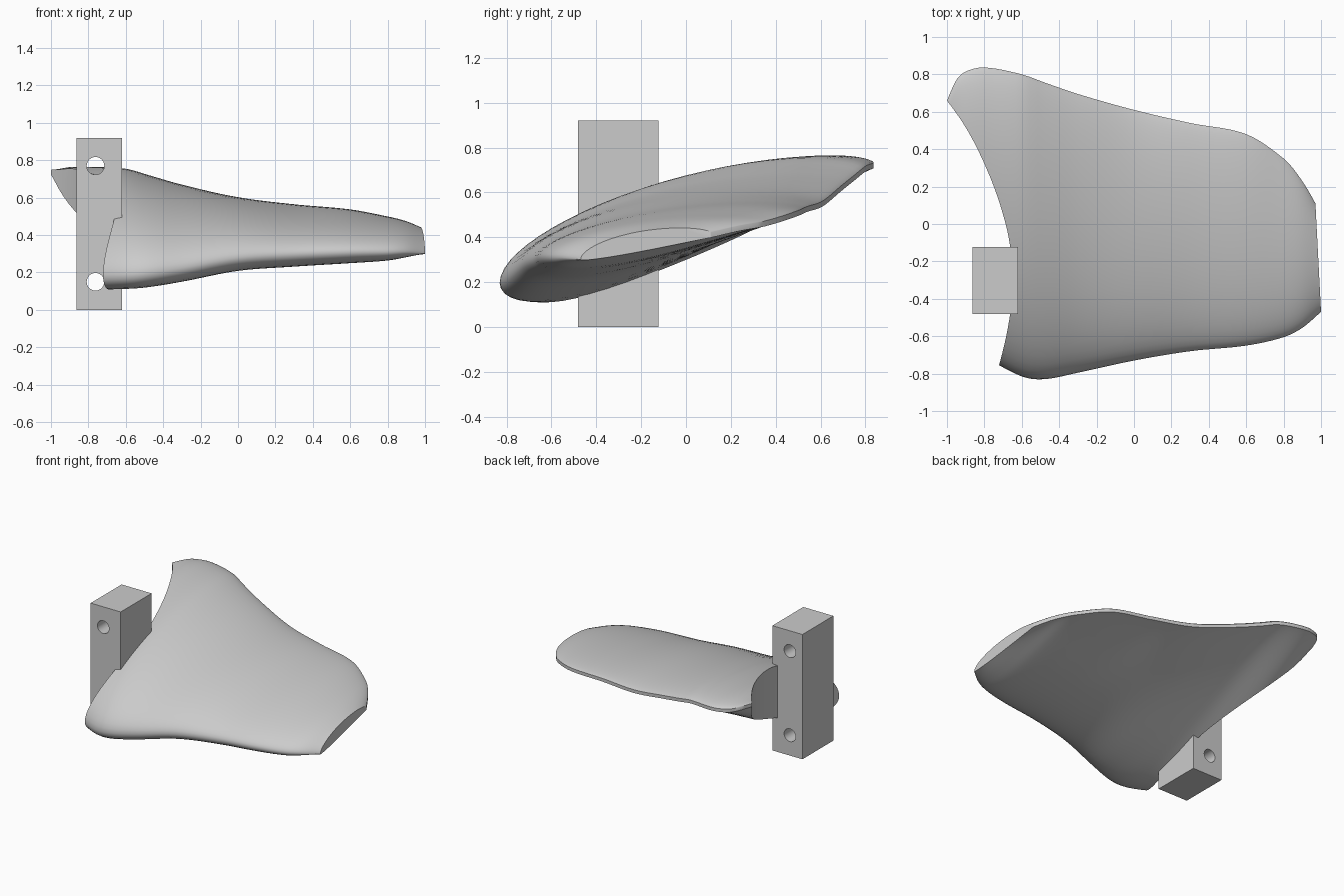
import bpy
import bmesh
import math
from mathutils import Vector

default_cube = bpy.data.objects.get("Cube")
if default_cube:
    bpy.data.objects.remove(default_cube, do_unlink=True)


def make_material(name, colour):
    mat = bpy.data.materials.new(name)
    mat.use_nodes = True
    mat.diffuse_color = colour
    mat.node_tree.nodes["Principled BSDF"].inputs["Base Color"].default_value = colour
    return mat


def make_object(name, bm, material=None):
    bmesh.ops.recalc_face_normals(bm, faces=bm.faces)
    mesh = bpy.data.meshes.new(name)
    bm.to_mesh(mesh)
    bm.free()
    obj = bpy.data.objects.new(name, mesh)
    bpy.context.collection.objects.link(obj)
    if material:
        mesh.materials.append(material)
    return obj


def activate(obj):
    bpy.ops.object.select_all(action="DESELECT")
    obj.select_set(True)
    bpy.context.view_layer.objects.active = obj


def cut(target, cutter):
    """Subtract the cutter from the target and discard it."""
    cutter.hide_render = True
    mod = target.modifiers.new("cut", "BOOLEAN")
    mod.operation = "DIFFERENCE"
    mod.solver = "EXACT"
    mod.object = cutter
    activate(target)
    bpy.ops.object.modifier_apply(modifier=mod.name)
    bpy.data.objects.remove(cutter, do_unlink=True)


def interpolate(keys, x):
    """Smooth Hermite interpolation of rows whose first entry is the position."""
    i = 0
    while i < len(keys) - 2 and x > keys[i + 1][0]:
        i += 1

    def slope(k, c):
        a, b = keys[max(k - 1, 0)], keys[min(k + 1, len(keys) - 1)]
        return (b[c] - a[c]) / (b[0] - a[0])

    p, q = keys[i], keys[i + 1]
    h = q[0] - p[0]
    s = (x - p[0]) / h
    values = []
    for c in range(1, len(p)):
        blend = s * s * (3 - 2 * s)
        tangent = s * (1 - s) * ((1 - s) * slope(i, c) - s * slope(i + 1, c))
        values.append(p[c] + (q[c] - p[c]) * blend + h * tangent)
    return values


grey = make_material("plain grey", (0.6, 0.6, 0.6, 1))

# Blade stations: x, nose y, tail y, nose z, tail z, upper bulge, lower bulge
stations = [
    (-1, -.6, .66, .25, .735, .1, .08),
    (-.95, -.62, .77, .23, .73, .16, .12),
    (-.9, -.65, .815, .21, .725, .2, .15),
    (-.8, -.71, .837, .19, .72, .22, .16),
    (-.6, -.815, .8, .19, .705, .225, .16),
    (-.48, -.83, .757, .2, .67, .215, .155),
    (-.3, -.795, .695, .225, .62, .19, .14),
    (0, -.73, .61, .28, .55, .155, .12),
    (.3, -.68, .54, .3, .525, .12, .11),
    (.6, -.65, .48, .31, .5, .105, .095),
    (.8, -.605, .35, .31, .46, .095, .073),
    (.9, -.555, .24, .31, .44, .083, .05),
    (1, -.47, .11, .3, .41, .07, .01),
]
EDGE = 0.012  # half thickness of the blunt tail edge
STEPS = 28
COLUMNS = 64


def section(x):
    """Closed aerofoil ring from the nose over the top and back underneath."""
    nose_y, tail_y, nose_z, tail_z, upper, lower = interpolate(stations, x)
    bow = 0.03 * max(0, (x - 0.8) / 0.2) ** 2
    ring = []

    def add(t, offset):
        ring.append(Vector((x - bow * t,
                            nose_y + (tail_y - nose_y) * t,
                            nose_z + (tail_z - nose_z) * t + offset)))

    ts = [(1 - math.cos(math.pi * k / STEPS)) / 2 for k in range(STEPS + 1)]
    for t in ts:
        add(t, upper * 2.33 * t ** .5 * (1 - t) ** .75 + EDGE * t)
    for t in reversed(ts[1:]):
        add(t, -lower * 2.92 * t ** .5 * (1 - t) ** 1.3 - EDGE * t)
    return ring


# Blade: lofted aerofoil with capped ends
bm = bmesh.new()
rings = []
for k in range(COLUMNS + 1):
    x = -math.cos(math.pi * k / COLUMNS)
    rings.append([bm.verts.new(p) for p in section(x)])
for a, b in zip(rings, rings[1:]):
    for j in range(len(a)):
        n = (j + 1) % len(a)
        bm.faces.new((a[j], a[n], b[n], b[j]))
bm.faces.new(rings[0])
bm.faces.new(rings[-1])
blade = make_object("blade", bm, grey)

# Concave root edge: y, x along the curve
root_curve = [(-.95, -.79), (-.75, -.72), (-.5, -.665), (-.3, -.65), (-.1, -.665),
              (.1, -.715), (.3, -.79), (.5, -.89), (.66, -1), (.8, -1.12)]
bm = bmesh.new()
outline = []
for k in range(41):
    y = -.95 + 1.75 * k / 40
    outline.append((interpolate(root_curve, y)[0], y))
outline += [(-1.5, .8), (-1.5, -.95)]
base = bm.faces.new([bm.verts.new((x, y, -.5)) for x, y in outline])
extruded = bmesh.ops.extrude_face_region(bm, geom=[base])
top_verts = [v for v in extruded["geom"] if isinstance(v, bmesh.types.BMVert)]
bmesh.ops.translate(bm, verts=top_verts, vec=(0, 0, 2))
cut(blade, make_object("root_cutter", bm))
activate(blade)
bpy.ops.object.shade_smooth_by_angle(angle=math.radians(35))

# Mounting block with two through holes
bm = bmesh.new()
bmesh.ops.create_cube(bm, size=1)
bmesh.ops.scale(bm, verts=bm.verts, vec=(.245, .36, .92))
bmesh.ops.translate(bm, verts=bm.verts, vec=(-.742, -.302, .46))
block = make_object("mounting_block", bm, grey)
for z in (.15, .77):
    bpy.ops.mesh.primitive_cylinder_add(vertices=40, radius=.047, depth=1,
                                        location=(-.762, -.3, z),
                                        rotation=(math.pi / 2, 0, 0))
    cut(block, bpy.context.object)
activate(block)
bpy.ops.object.shade_smooth_by_angle(angle=math.radians(35))
